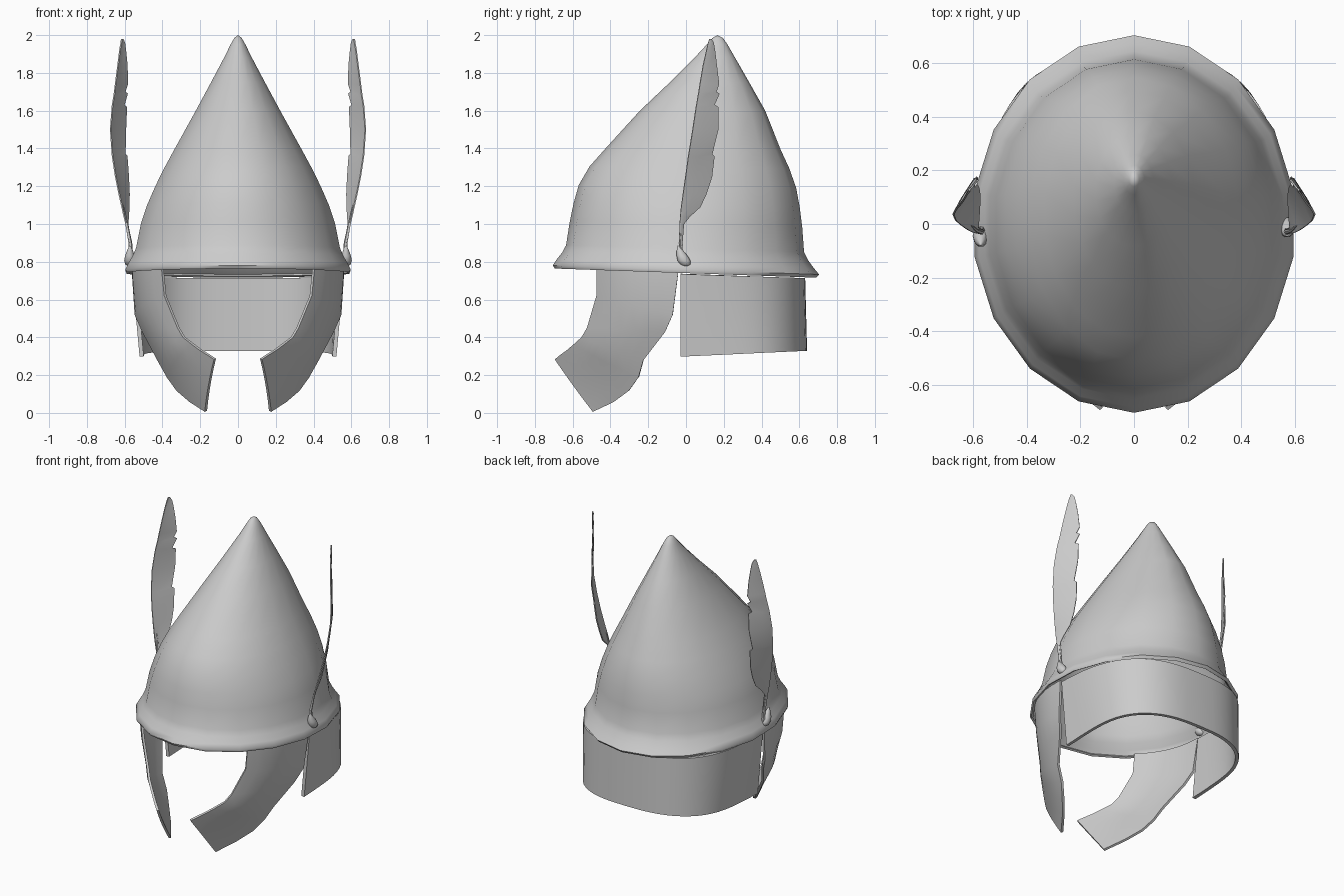
import bpy
import bmesh
from math import sin, cos, pi, radians, copysign
from mathutils import Vector

cube = bpy.data.objects.get("Cube")
if cube:
    bpy.data.objects.remove(cube, do_unlink=True)

grey = bpy.data.materials.new("plain_grey")
grey.use_nodes = True
COLOUR = (0.6, 0.6, 0.6, 1)
grey.diffuse_color = COLOUR
grey.node_tree.nodes["Principled BSDF"].inputs["Base Color"].default_value = COLOUR


def finish(obj, mirror=False, thickness=0, offset=0, angle=40):
    """Add modifiers, apply them and shade smooth with sharp edges."""
    if mirror:
        obj.modifiers.new("mirror", "MIRROR").use_mirror_merge = False
    if thickness:
        shell = obj.modifiers.new("shell", "SOLIDIFY")
        shell.thickness = thickness
        shell.offset = offset
    bpy.ops.object.select_all(action="DESELECT")
    obj.select_set(True)
    bpy.context.view_layer.objects.active = obj
    bpy.ops.object.convert(target="MESH")
    bpy.ops.object.shade_smooth_by_angle(angle=radians(angle))


def sheet(name, rows, closed=False, tip=None):
    """Skin a grid of points, optionally closed round and capped by a tip."""
    bm = bmesh.new()
    grid = [[bm.verts.new(p) for p in row] for row in rows]
    n = len(grid[0])
    for low, high in zip(grid, grid[1:]):
        for i in range(n if closed else n - 1):
            j = (i + 1) % n
            bm.faces.new((low[i], low[j], high[j], high[i]))
    if tip:
        top = bm.verts.new(tip)
        for i in range(n):
            bm.faces.new((grid[-1][i], grid[-1][(i + 1) % n], top))
    mesh = bpy.data.meshes.new(name)
    bm.to_mesh(mesh)
    bm.free()
    mesh.materials.append(grey)
    obj = bpy.data.objects.new(name, mesh)
    bpy.context.collection.objects.link(obj)
    return obj


# Bowl with flared rim: height, half width, front y, back y
BOWL = [
    (0.74, 0.598, -0.695, 0.69), (0.757, 0.605, -0.705, 0.705),
    (0.79, 0.588, -0.685, 0.675), (0.83, 0.565, -0.655, 0.645),
    (0.87, 0.548, -0.635, 0.625), (1.0, 0.522, -0.615, 0.615),
    (1.1, 0.488, -0.595, 0.602), (1.2, 0.444, -0.567, 0.583),
    (1.3, 0.394, -0.51, 0.547), (1.4, 0.339, -0.423, 0.5),
    (1.6, 0.227, -0.243, 0.42), (1.75, 0.145, -0.085, 0.335),
    (1.88, 0.075, 0.045, 0.26), (1.95, 0.04, 0.11, 0.22),
    (1.985, 0.02, 0.14, 0.195),
]
SIDES = 18
rings = []
for z, half, front, back in BOWL:
    mid, depth = (front + back) / 2, (back - front) / 2
    tilt = 0.035 * ((2 - z) / 1.26) ** 2
    ring = []
    for i in range(SIDES):
        a = 2 * pi * i / SIDES - pi / 2
        y = mid + depth * sin(a)
        ring.append((half * cos(a), y, z - tilt * y))
    rings.append(ring)
finish(sheet("helmet_bowl", rings, True, (0, 0.167, 2.0)), thickness=0.014, offset=-1, angle=60)

# Neck guard: a squarish band round the back half, front corners turned in below
COLS = 32
SQUARE = 0.72
band = []
for t in (0, 0.06, 0.35, 0.7, 1):
    row = []
    for i in range(COLS + 1):
        a = pi * i / COLS
        c, s = cos(a), max(sin(a), 0)
        tuck = 0.04 * (1 - t) * abs(c) ** 8
        x = copysign(abs(c) ** SQUARE * 0.55 - tuck, c)
        y = -0.03 + (0.66 - 0.01 * t) * s ** SQUARE
        low, high = 0.3 + 0.045 * y, 0.735 - 0.035 * y
        row.append((x, y, low + (high - low) * t))
    band.append(row)
finish(sheet("neck_guard", band), thickness=0.022)

# Cheek guards: front edge and back edge of each row, bulged outward between
CHEEK = [
    ((0.40, -0.47, 0.77), (0.555, -0.04, 0.75)),
    ((0.385, -0.47, 0.62), (0.54, -0.07, 0.52)),
    ((0.315, -0.52, 0.45), (0.50, -0.11, 0.43)),
    ((0.285, -0.55, 0.40), (0.42, -0.225, 0.28)),
    ((0.24, -0.59, 0.365), (0.37, -0.25, 0.19)),
    ((0.20, -0.625, 0.335), (0.32, -0.30, 0.12)),
    ((0.16, -0.66, 0.31), (0.25, -0.38, 0.06)),
    ((0.122, -0.69, 0.285), (0.17, -0.49, 0.008)),
]
plate = []
for k, (front, back) in enumerate(CHEEK):
    f, b = Vector(front), Vector(back)
    bulge = 0.05 * (1 - k / len(CHEEK))
    out = Vector((0.85, -0.5, 0)) * bulge
    plate.append([f.lerp(b, s / 6) + out * 4 * (s / 6) * (1 - s / 6) for s in range(7)])
finish(sheet("cheek_guards", plate), mirror=True, thickness=0.015)

# Feathers: height, front edge x and y, back edge x and y, with small notches
FEATHER = [
    (0.88, 0.572, -0.038, 0.562, -0.022), (1.0, 0.593, -0.034, 0.583, -0.012),
    (1.04, 0.603, -0.031, 0.58, 0.02), (1.09, 0.614, -0.026, 0.577, 0.075),
    (1.16, 0.63, -0.016, 0.576, 0.108), (1.25, 0.648, -0.003, 0.58, 0.137),
    (1.36, 0.665, 0.012, 0.588, 0.15), (1.37, 0.666, 0.014, 0.598, 0.138),
    (1.5, 0.675, 0.035, 0.595, 0.17), (1.62, 0.666, 0.053, 0.59, 0.17),
    (1.63, 0.665, 0.055, 0.603, 0.15), (1.69, 0.655, 0.065, 0.586, 0.176),
    (1.70, 0.654, 0.067, 0.598, 0.16), (1.74, 0.649, 0.073, 0.585, 0.174),
    (1.84, 0.636, 0.09, 0.587, 0.162), (1.92, 0.626, 0.108, 0.595, 0.152),
    (1.96, 0.619, 0.117, 0.6, 0.145), (1.98, 0.614, 0.124, 0.609, 0.133),
]
vane = []
for z, fx, fy, bx, by in FEATHER:
    f, b = Vector((fx, fy, z)), Vector((bx, by, z))
    vane.append([f, f.lerp(b, 0.4) + Vector((0.004, 0, 0)), b])
finish(sheet("feathers", vane), mirror=True, thickness=0.007)

# Quills: tapered stems rising from the sockets into the vanes
stem = []
for x, y, z, r in ((0.568, -0.02, 0.8, 0.012), (0.57, -0.03, 0.9, 0.01),
                   (0.589, -0.024, 1.0, 0.007), (0.6, -0.013, 1.06, 0.005)):
    stem.append([(x + r * cos(i * pi / 3), y + r * sin(i * pi / 3), z) for i in range(6)])
finish(sheet("quills", stem, True, (0.612, -0.005, 1.12)), mirror=True)

# Sockets: teardrops on the rim holding the quills
DROP = [(0.775, 0.012), (0.785, 0.028), (0.805, 0.036), (0.83, 0.031), (0.86, 0.018), (0.88, 0.007)]
for side, name, shift in ((1, "left_socket", 0), (-1, "right_socket", -0.035)):
    drop = []
    for z, r in DROP:
        lean = -0.4 * (z - 0.8)
        drop.append([(side * 0.572 + 0.85 * r * cos(i * pi / 5),
                      shift - 0.008 + lean + r * sin(i * pi / 5), z) for i in range(10)])
    obj = sheet(name, drop, True, (side * 0.574, shift - 0.042, 0.888))
    bm = bmesh.new()
    bm.from_mesh(obj.data)
    bmesh.ops.holes_fill(bm, edges=bm.edges, sides=10)
    bmesh.ops.recalc_face_normals(bm, faces=bm.faces)
    bm.to_mesh(obj.data)
    bm.free()
    finish(obj, angle=60)
